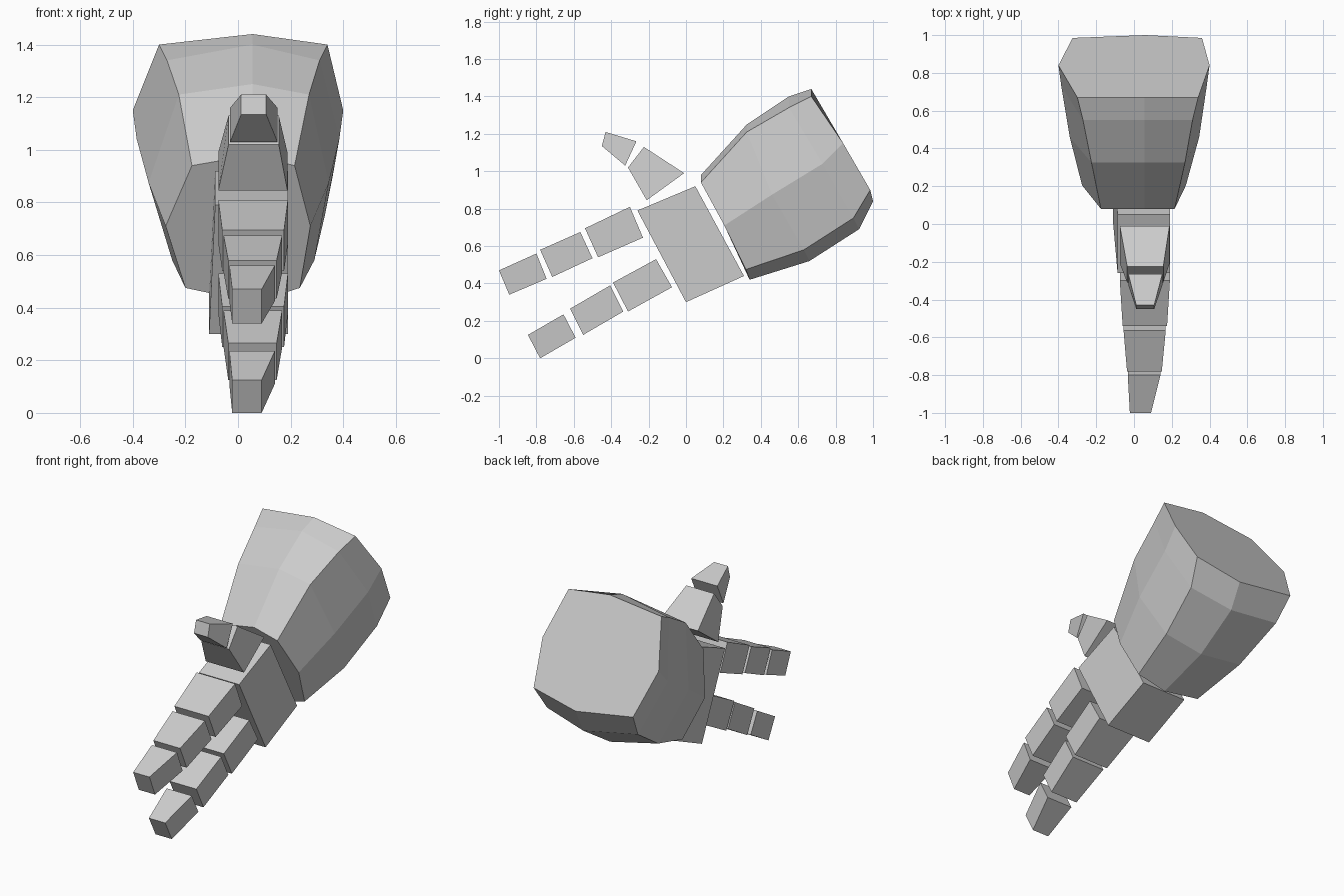
import bpy, bmesh

if "Cube" in bpy.data.objects:
    bpy.data.objects.remove(bpy.data.objects["Cube"])


def make_object(name, verts, faces):
    bm = bmesh.new()
    vs = [bm.verts.new(v) for v in verts]
    for f in faces:
        bm.faces.new([vs[i] for i in f])
    bmesh.ops.recalc_face_normals(bm, faces=bm.faces)
    me = bpy.data.meshes.new(name)
    bm.to_mesh(me)
    bm.free()
    ob = bpy.data.objects.new(name, me)
    bpy.context.collection.objects.link(ob)
    return ob


def loft(name, rings):
    """Skin a list of equal-length point rings and cap both ends."""
    n = len(rings[0])
    verts = [p for r in rings for p in r]
    faces = [(k * n + i, k * n + (i + 1) % n, (k + 1) * n + (i + 1) % n, (k + 1) * n + i)
             for k in range(len(rings) - 1) for i in range(n)]
    last = (len(rings) - 1) * n
    faces += [tuple(range(n)), tuple(range(last, last + n))]
    return make_object(name, verts, faces)


def block(name, profile, tip_x, base_x):
    """Tapered block: (y, z) profile = tip top, base top, base bottom, tip bottom."""
    def end(a, b, xs):
        return [(xs[0], *a), (xs[1], *a), (xs[1], *b), (xs[0], *b)]
    t0, b0, b1, t1 = profile
    return loft(name, [end(b0, b1, base_x), end(t0, t1, tip_x)])


# Palm, slightly wider at its lower end
block("palm", [(-.26, .79), (0, .30), (.31, .44), (.05, .92)], (-.087, .19), (-.11, .19))

# Two fingers of three tapering segments
widths = [((-.06, .175), (-.075, .19)), ((-.037, .147), (-.055, .168)), ((-.022, .09), (-.033, .14))]
fingers = {
    "upper_finger": [
        [(-.54, .695), (-.30, .81), (-.23, .645), (-.47, .54)],
        [(-.78, .58), (-.565, .675), (-.50, .535), (-.715, .435)],
        [(-1.0, .47), (-.80, .56), (-.745, .425), (-.945, .34)]],
    "lower_finger": [
        [(-.39, .405), (-.16, .53), (-.075, .38), (-.31, .25)],
        [(-.62, .265), (-.405, .39), (-.335, .25), (-.55, .125)],
        [(-.845, .125), (-.655, .235), (-.59, .11), (-.78, 0)]],
}
for name, segments in fingers.items():
    for i, (profile, (tip, base)) in enumerate(zip(segments, widths)):
        block(f"{name}_segment_{i + 1}", profile, tip, base)

# Thumb of two segments
block("thumb_base", [(-.225, 1.13), (-.01, .99), (-.21, .845), (-.31, 1.02)], (-.036, .155), (-.075, .188))
block("thumb_tip", [(-.43, 1.21), (-.265, 1.16), (-.325, 1.03), (-.45, 1.135)], (.012, .107), (-.03, .15))

# Forearm: each ring = top, middle, bottom edges (y, z, left x, right x), then top and bottom ridges (y, z)
stations = [
    ((.08, .94, -.175, .215), (.205, .71, -.275, .275), (.32, .475, -.20, .235), (.08, .98), (.34, .42)),
    ((.325, 1.21, -.225, .27), (.46, .875, -.34, .345), (.63, .58, -.25, .29), (.325, 1.25), (.66, .52)),
    ((.55, 1.34, -.27, .31), (.73, 1.04, -.385, .385), (.895, .75, -.295, .33), (.55, 1.40), (.925, .69)),
    ((.67, 1.40, -.30, .34), (.84, 1.15, -.40, .40), (.985, .90, -.325, .36), (.67, 1.44), (1.0, .84)),
]
rings = []
for top, mid, low, ridge, keel in stations:
    left = [(e[2], e[0], e[1]) for e in (low, mid, top)]
    right = [(e[3], e[0], e[1]) for e in (top, mid, low)]
    rings.append(left + [(.055, *ridge)] + right + [(.06, *keel)])
loft("forearm", rings)
